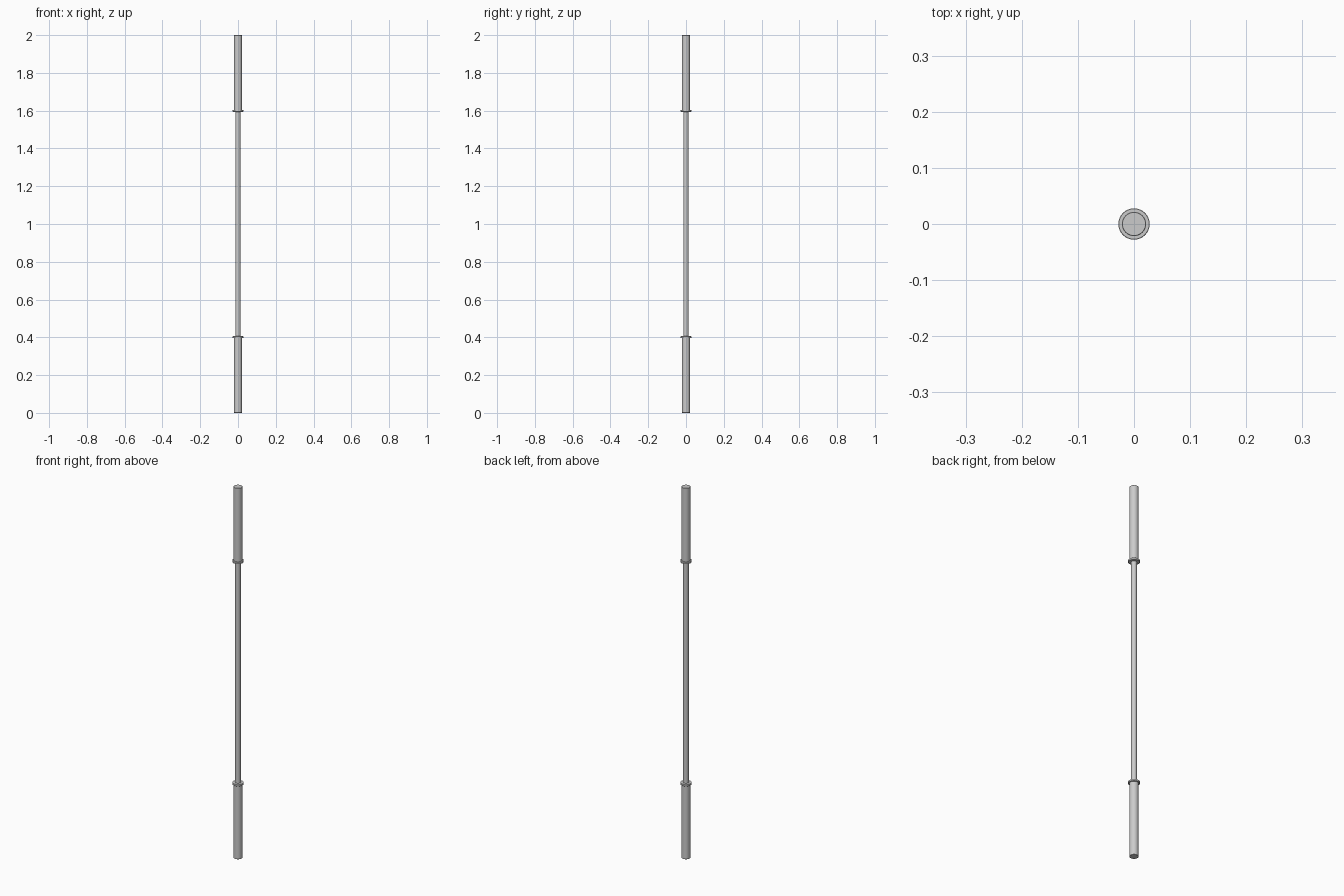
import bpy, bmesh, math

if "Cube" in bpy.data.objects:
    bpy.data.objects.remove(bpy.data.objects["Cube"])

SIDES = 32


def lathe(name, profile):
    """Revolve an (r, z) profile about z and cap both ends."""
    bm = bmesh.new()
    rings = []
    for r, z in profile:
        rings.append([bm.verts.new((r * math.cos(2 * math.pi * i / SIDES),
                                    r * math.sin(2 * math.pi * i / SIDES), z))
                      for i in range(SIDES)])
    for a, b in zip(rings, rings[1:]):
        for i in range(SIDES):
            j = (i + 1) % SIDES
            bm.faces.new((a[i], a[j], b[j], b[i]))
    bm.faces.new(rings[0])
    bm.faces.new(rings[-1])
    bmesh.ops.recalc_face_normals(bm, faces=bm.faces)
    mesh = bpy.data.meshes.new(name)
    bm.to_mesh(mesh)
    bm.free()
    obj = bpy.data.objects.new(name, mesh)
    bpy.context.collection.objects.link(obj)
    bpy.ops.object.select_all(action='DESELECT')
    obj.select_set(True)
    bpy.context.view_layer.objects.active = obj
    bpy.ops.object.shade_smooth_by_angle(angle=math.radians(30))
    return obj


# Thin grip shaft between the collars
lathe("shaft", [(0.0135, 0.40), (0.0135, 1.60)])

# Thick end sleeve with its stop collar, repeated at both ends
sleeve = [(0.0205, 0.0), (0.0215, 0.001), (0.0215, 0.396),
          (0.027, 0.396), (0.028, 0.397), (0.028, 0.405), (0.027, 0.406),
          (0.0135, 0.406)]
lathe("lower_sleeve", sleeve)
lathe("upper_sleeve", [(r, 2.0 - z) for r, z in sleeve])
